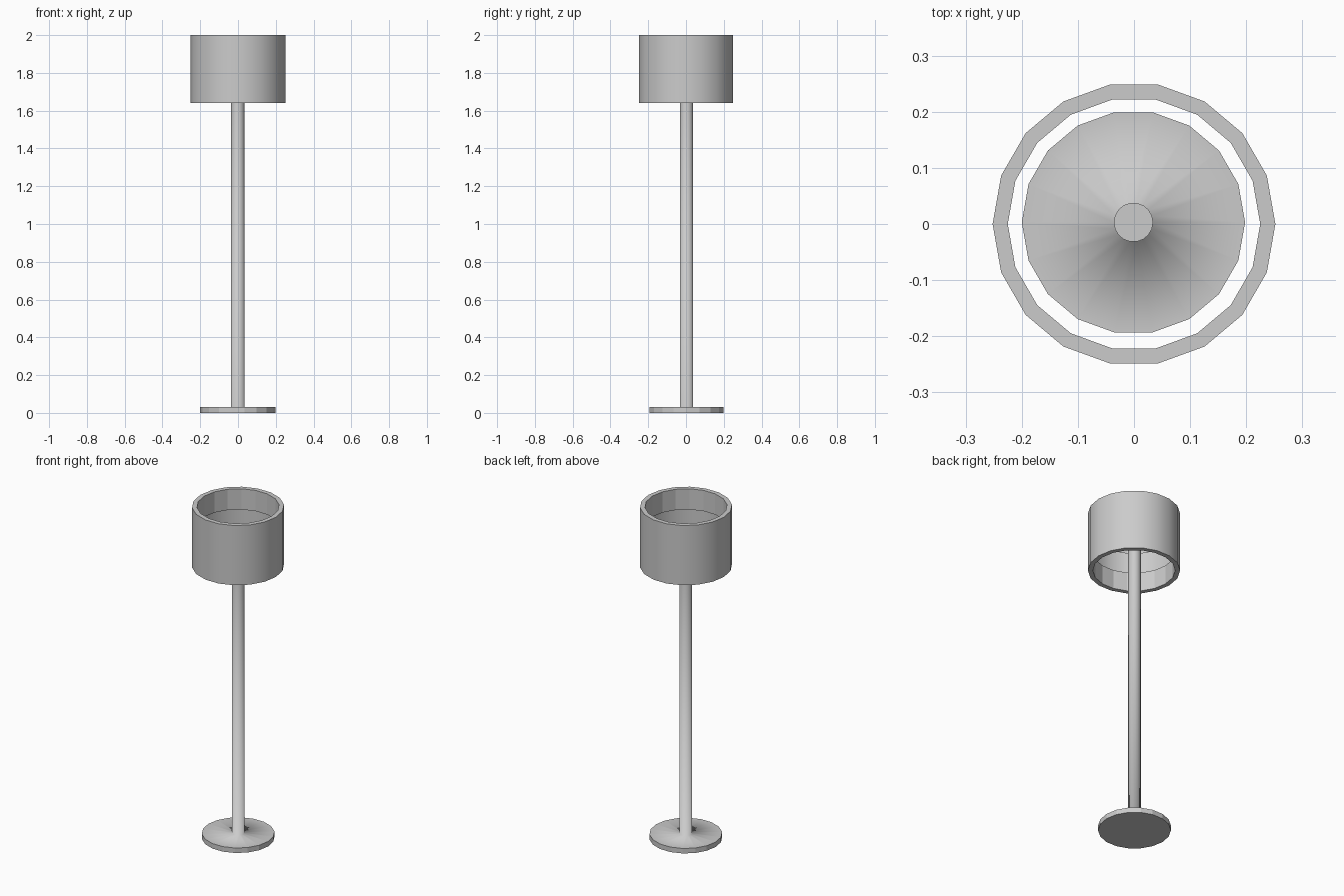
import bpy, bmesh, math

if "Cube" in bpy.data.objects:
    bpy.data.objects.remove(bpy.data.objects["Cube"])

SIDES = 18


def lathe(name, profile, smooth_bands, center=(0, 0), cap_start=False, cap_end=False):
    """Spin a list of (radius, z) points into an 18-sided part; listed bands are smooth."""
    bm = bmesh.new()
    rings = []
    for r, z in profile:
        rings.append([bm.verts.new((center[0] + r * math.cos(math.tau * i / SIDES),
                                    center[1] + r * math.sin(math.tau * i / SIDES), z))
                      for i in range(SIDES)])
    for band, (a, b) in enumerate(zip(rings, rings[1:])):
        for i in range(SIDES):
            j = (i + 1) % SIDES
            f = bm.faces.new((a[i], a[j], b[j], b[i]))
            f.smooth = band in smooth_bands
    if cap_start:
        bm.faces.new(list(reversed(rings[0])))
    if cap_end:
        bm.faces.new(rings[-1])
    mesh = bpy.data.meshes.new(name)
    bm.to_mesh(mesh)
    bm.free()
    ob = bpy.data.objects.new(name, mesh)
    bpy.context.collection.objects.link(ob)
    return ob


# Round foot with the pole drawn up out of it, shading blended at the joint
lathe("base_and_pole",
      [(0.199, 0), (0.199, 0.03), (0.035, 0.03), (0.035, 1.83)],
      smooth_bands={1, 2}, center=(-0.001, 0.003), cap_start=True, cap_end=True)

# Open drum shade: thick rims whose inner lips stop short of the middle
lathe("lamp_shade",
      [(0.225, 1.755), (0.225, 1.64), (0.252, 1.64),
       (0.252, 2.0), (0.225, 2.0), (0.225, 1.875)],
      smooth_bands={2})
